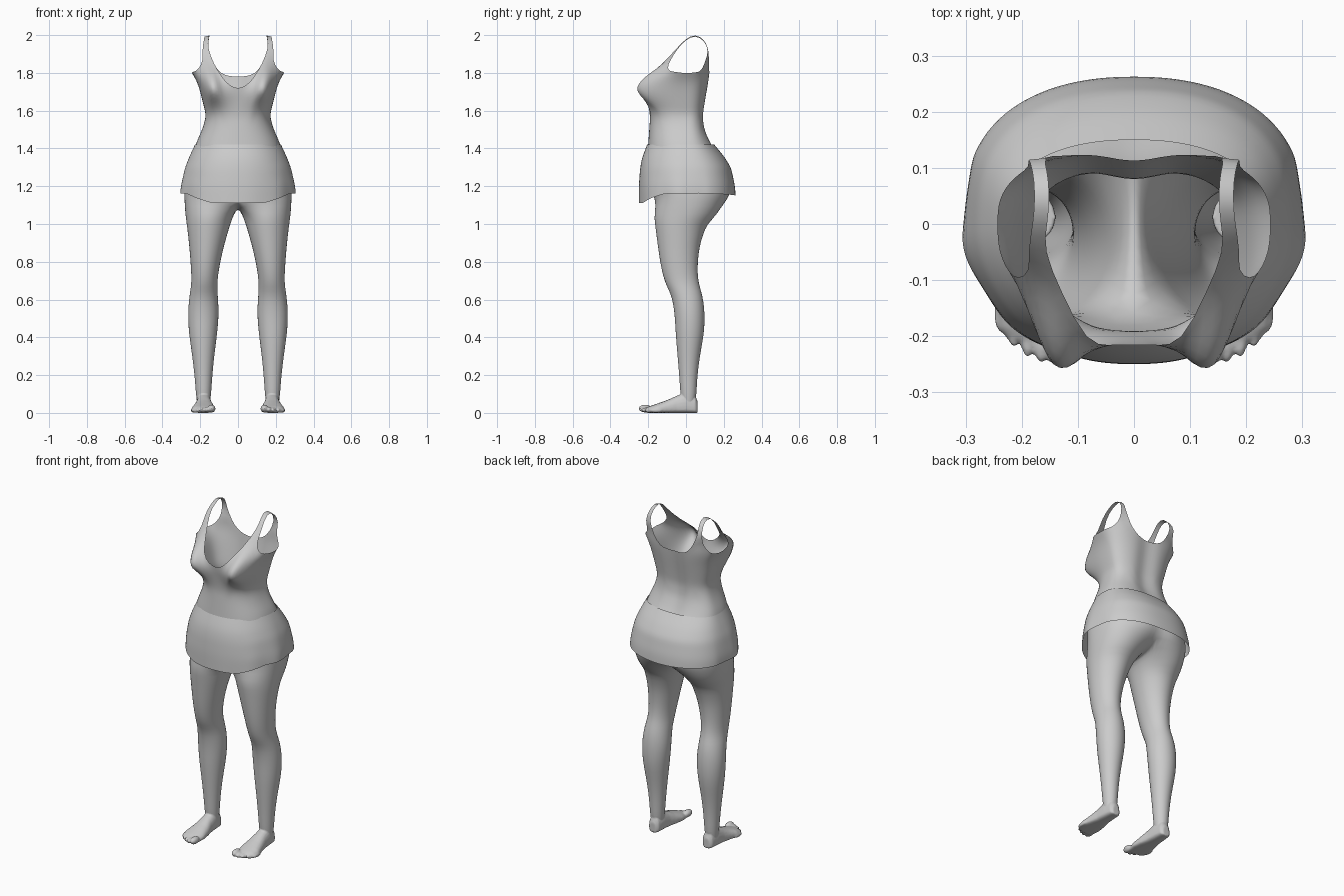
import bpy, bmesh
from math import sin, cos, pi, exp, radians
from mathutils import Vector, Matrix

cube = bpy.data.objects.get("Cube")
if cube:
    bpy.data.objects.remove(cube)

clay = bpy.data.materials.new("clay_grey")
clay.use_nodes = True
GREY = (0.6, 0.6, 0.6, 1)
clay.diffuse_color = GREY
clay.node_tree.nodes["Principled BSDF"].inputs["Base Color"].default_value = GREY

COLS = 21      # columns from front centre to back centre of one half
INNER = 5      # extra columns on the inside of a leg
ROWS = 18
HIP = 1.14


def lookup(table, key):
    """Linear interpolation in rows sorted by their first value."""
    if key <= table[0][0]:
        return table[0][1:]
    for low, high in zip(table, table[1:]):
        if key <= high[0]:
            t = (key - low[0]) / (high[0] - low[0])
            return [a + (b - a) * t for a, b in zip(low[1:], high[1:])]
    return table[-1][1:]


def power(value, p):
    return abs(value) ** p


def bridge(bm, row_a, row_b, closed=False):
    n = len(row_a)
    for i in range(n if closed else n - 1):
        k = (i + 1) % n
        bm.faces.new((row_a[i], row_b[i], row_b[k], row_a[k]))


def finish(bm, name, levels=2, mirror=True, remesh=False):
    bmesh.ops.recalc_face_normals(bm, faces=bm.faces)
    mesh = bpy.data.meshes.new(name)
    bm.to_mesh(mesh)
    bm.free()
    mesh.materials.append(clay)
    mesh.shade_smooth()
    obj = bpy.data.objects.new(name, mesh)
    bpy.context.collection.objects.link(obj)
    if remesh:
        voxel = obj.modifiers.new("blend", 'REMESH')
        voxel.mode = 'VOXEL'
        voxel.voxel_size = 0.005
        voxel.use_smooth_shade = True
        soften = obj.modifiers.new("soften", 'SMOOTH')
        soften.iterations = 4
    if mirror:
        obj.modifiers.new("mirror", 'MIRROR')
    if levels:
        sub = obj.modifiers.new("smooth", 'SUBSURF')
        sub.levels = sub.render_levels = levels
    return obj


# Torso: height, half width, front, back
TORSO = [
    (1.14, .285, -.172, .24), (1.2, .283, -.19, .24), (1.3, .262, -.205, .222),
    (1.36, .24, -.205, .18), (1.43, .222, -.2, .135), (1.5, .19, -.195, .103),
    (1.57, .168, -.19, .096), (1.65, .188, -.202, .108), (1.72, .206, -.215, .12),
    (1.77, .225, -.2, .128), (1.8, .245, -.175, .131), (1.85, .25, -.115, .132),
    (1.88, .245, -.1, .13),
]
# Top edge: angle from the front, height
TOP_EDGE = [
    (0, 1.715), (9, 1.73), (18, 1.775), (27, 1.845), (36, 1.875), (45, 1.862),
    (54, 1.825), (63, 1.81), (90, 1.798), (117, 1.806), (126, 1.825), (135, 1.86),
    (144, 1.87), (153, 1.84), (162, 1.795), (171, 1.782), (180, 1.78),
]
# Leg: height, inner x, outer x, front, back
LEG = [
    (.04, .15, .215, -.02, .045), (.1, .142, .223, -.03, .056), (.2, .136, .23, -.036, .06),
    (.3, .126, .242, -.045, .073), (.42, .11, .26, -.055, .096), (.53, .1, .267, -.06, .101),
    (.62, .107, .257, -.077, .088), (.69, .11, .246, -.112, .066), (.78, .098, .25, -.135, .06),
    (.9, .07, .26, -.152, .075), (1, .04, .272, -.165, .112), (1.05, .022, .28, -.171, .168),
    (1.09, .012, .284, -.172, .215),
]


def torso_point(angle, z):
    width, front, back = lookup(TORSO, z)
    c = cos(angle)
    x = width * power(sin(angle), .85)
    if abs(sin(angle)) < 1e-6:
        x = 0
    if c > 0:
        y = front * power(c, .85)
        spread = .1 if z > 1.71 else .07
        bust = exp(-((x - .14) / .06) ** 2 - ((z - 1.71) / spread) ** 2)
        y -= .097 * bust * min(1, 1.6 * c)
    else:
        y = back * power(c, .75) - .02 * exp(-(x / .05) ** 2)
    return Vector((x, y, z))


def leg_ring(z, shrink=0.0):
    inner, outer, front, back = lookup(LEG, z)
    cx, rx = (inner + outer) / 2, (outer - inner) / 2 - shrink
    cy, ry = (front + back) / 2, (back - front) / 2 - shrink
    angles = [radians(-50 + 280 * j / (COLS - 1)) for j in range(COLS)]
    angles += [radians(230 + 80 * (i + 1) / (INNER + 1)) for i in range(INNER)]
    return [Vector((cx + rx * sin(a), cy - ry * cos(a), z)) for a in angles]


def build_body():
    bm = bmesh.new()
    angles = [pi * j / (COLS - 1) for j in range(COLS)]
    tops = [lookup(TOP_EDGE, 180 * a / pi)[0] for a in angles]
    rows = []
    for i in range(ROWS + 1):
        t = i / ROWS
        rows.append([bm.verts.new(torso_point(a, z + (HIP - z) * t))
                     for a, z in zip(angles, tops)])
    for upper, lower in zip(rows, rows[1:]):
        bridge(bm, upper, lower)

    # Shoulder strap arching from the front to the back of the top edge
    path = [(.176, -.045, 1.932), (.167, 0, 1.98), (.163, .05, 2.003),
            (.167, .097, 1.975), (.177, .122, 1.92)]
    strap = [rows[0][3:6]]
    for point in path:
        strap.append([bm.verts.new(Vector(point) + Vector((s * .013, 0, -s * .003)))
                      for s in (-1, 0, 1)])
    strap.append(rows[0][17:14:-1])
    for a, b in zip(strap, strap[1:]):
        bridge(bm, a, b)

    # Crotch seam closes the half pelvis into a ring, then the leg runs down
    hips = rows[-1]
    start, end = hips[-1].co.y, hips[0].co.y
    seam = []
    for i in range(INNER):
        t = (i + 1) / (INNER + 1)
        seam.append(bm.verts.new((0, start + (end - start) * t, HIP - .055 * sin(pi * t))))
    ring = hips + seam
    for z in (1.05, 1, .94, .88, .82, .76, .71, .67, .62, .56, .5, .42, .34, .26, .18, .1, .06):
        lower = [bm.verts.new(p) for p in leg_ring(z)]
        bridge(bm, ring, lower, closed=True)
        ring = lower
    return finish(bm, "body", levels=1)


# Skirt: height, half width, front, back
SKIRT = [
    (1.11, .307, -.25, .265), (1.2, .302, -.25, .26), (1.3, .28, -.243, .238),
    (1.36, .256, -.23, .2), (1.42, .228, -.206, .15),
]
HEM = [(0, 1.11), (25, 1.112), (45, 1.14), (62, 1.16), (100, 1.163), (180, 1.15)]


def build_skirt():
    bm = bmesh.new()
    count, previous = 37, None
    for i in range(10):
        t = i / 9
        row = []
        for j in range(count):
            a = pi * j / (count - 1)
            hem = lookup(HEM, 180 * a / pi)[0]
            z = 1.42 + (hem - 1.42) * t
            width, front, back = lookup(SKIRT, z)
            fold = 1 + .015 * t * t * cos(9 * a) * sin(a) * (cos(a) > -.3)
            x = width * power(sin(a), .9) * fold if 0 < j < count - 1 else 0
            y = (front * cos(a) if cos(a) > 0 else back * power(cos(a), .75)) * fold
            row.append(bm.verts.new((x, y, z)))
        if previous:
            bridge(bm, previous, row)
        previous = row
    return finish(bm, "skirt", levels=1)


# Foot: y, centre x, half width, top
FOOT = [
    (.062, .18, .02, .06), (.05, .18, .034, .09), (0, .181, .04, .11),
    (-.05, .181, .044, .09), (-.1, .181, .054, .068), (-.15, .184, .063, .05),
    (-.185, .184, .058, .038), (-.205, .178, .048, .03),
]


def build_foot():
    bm = bmesh.new()
    previous, first = None, None
    for y, cx, half, top in FOOT:
        row = []
        for j in range(20):
            a = 2 * pi * j / 20
            s, c = sin(a), cos(a)
            mid = top * .35
            height = (top - mid) * s if s > 0 else mid * -power(s, .5)
            row.append(bm.verts.new((cx + half * power(c, .8) * (1 if c > 0 else -1),
                                     y, mid + height)))
        if previous:
            bridge(bm, previous, row, closed=True)
        first = first or row
        previous = row
    bm.faces.new(first)
    bm.faces.new(previous)
    # Ankle stub that blends the foot into the leg
    stub = [[bm.verts.new(p) for p in leg_ring(z, .001)] for z in (.04, .07, .1, .13, .16)]
    for a, b in zip(stub, stub[1:]):
        bridge(bm, a, b, closed=True)
    bm.faces.new(stub[0])
    bm.faces.new(stub[-1])
    # Toes, shrinking outwards
    for i, tip in enumerate((-.25, -.247, -.237, -.22, -.192)):
        r = .021 if i == 0 else .0155 - .001 * i
        place = Matrix.Translation((.14 + .0245 * i, tip + .034, r + .002))
        bmesh.ops.create_uvsphere(bm, u_segments=14, v_segments=10, radius=1,
                                  matrix=place @ Matrix.Diagonal((r, .035, r, 1)))
    return finish(bm, "foot", levels=0, remesh=True)


build_body()
build_skirt()
build_foot()
